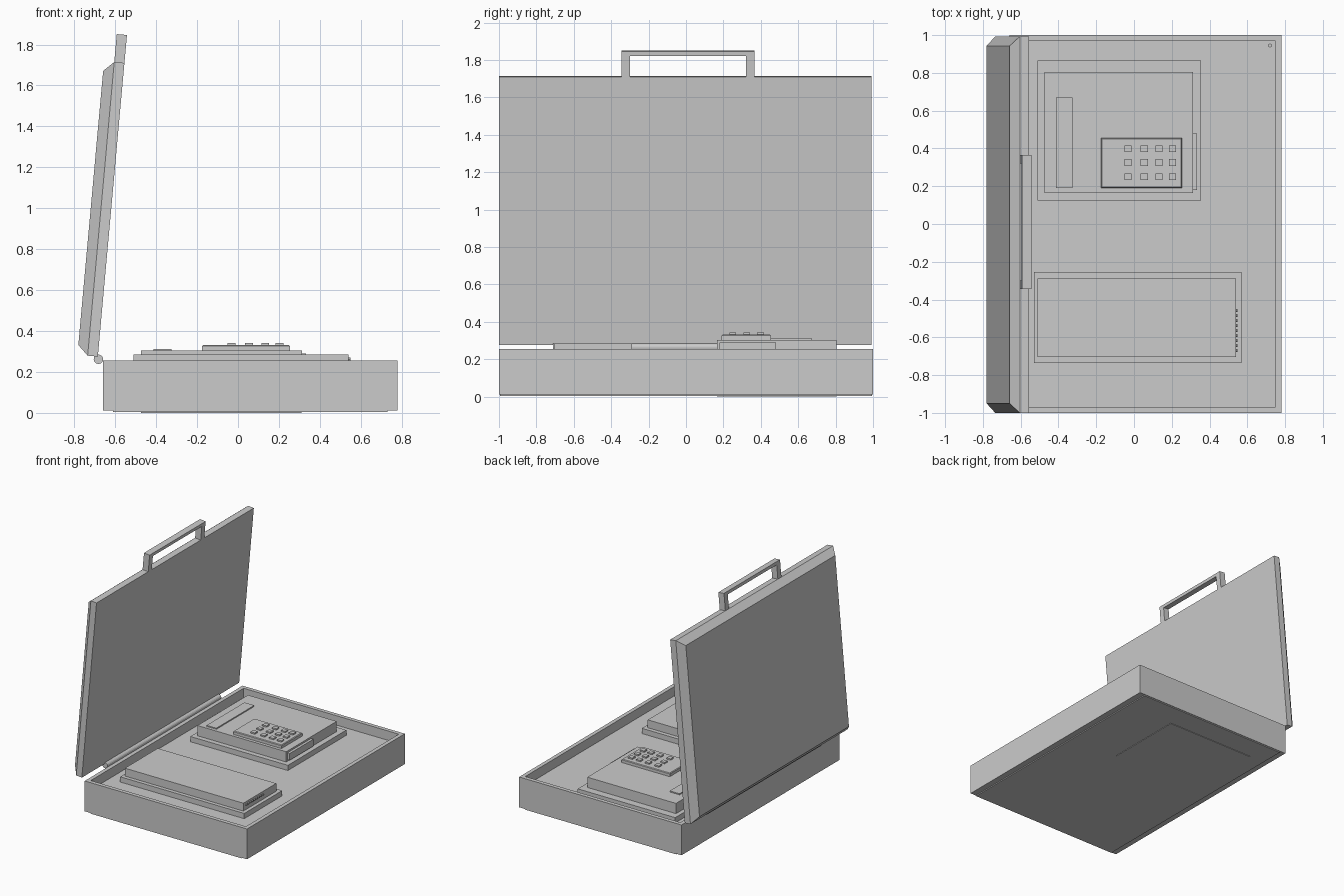
import bpy, bmesh, math
from mathutils import Matrix, Vector

if "Cube" in bpy.data.objects:
    bpy.data.objects.remove(bpy.data.objects["Cube"])

grey = bpy.data.materials.new("plain grey")
grey.diffuse_color = (0.6, 0.6, 0.6, 1)
grey.use_nodes = True
grey.node_tree.nodes["Principled BSDF"].inputs["Base Color"].default_value = grey.diffuse_color


def finish(bm, name, matrix=None):
    bmesh.ops.recalc_face_normals(bm, faces=bm.faces)
    me = bpy.data.meshes.new(name)
    bm.to_mesh(me)
    bm.free()
    me.materials.append(grey)
    ob = bpy.data.objects.new(name, me)
    bpy.context.collection.objects.link(ob)
    if matrix:
        ob.matrix_world = matrix
    return ob


def add_box(bm, x0, x1, y0, y1, z0, z1):
    m = Matrix.Translation(((x0 + x1) / 2, (y0 + y1) / 2, (z0 + z1) / 2))
    m = m @ Matrix.Diagonal((x1 - x0, y1 - y0, z1 - z0, 1))
    return bmesh.ops.create_cube(bm, size=1, matrix=m)["verts"]


def box(name, *dims, matrix=None):
    bm = bmesh.new()
    add_box(bm, *dims)
    return finish(bm, name, matrix)


def cylinder(name, loc, r, length, axis="Z", sides=16):
    rot = {"Z": Matrix(), "Y": Matrix.Rotation(math.pi / 2, 4, "X"),
           "X": Matrix.Rotation(math.pi / 2, 4, "Y")}[axis]
    bm = bmesh.new()
    bmesh.ops.create_cone(bm, cap_ends=True, segments=sides, radius1=r, radius2=r,
                          depth=length, matrix=Matrix.Translation(loc) @ rot)
    return finish(bm, name)


# Case base: box whose top is inset into a rim and sunk to form a tray
bm = bmesh.new()
add_box(bm, -0.66, 0.78, -1, 1, 0.012, 0.255)
bm.faces.ensure_lookup_table()
top = max(bm.faces, key=lambda f: f.calc_center_median().z)
bmesh.ops.inset_individual(bm, faces=[top], thickness=0.045)
sunk = bmesh.ops.extrude_discrete_faces(bm, faces=[top])["faces"][0]
for v in sunk.verts:
    v.co.z = 0.18
finish(bm, "case_base")
box("bottom_plate", -0.61, 0.73, -0.995, 0.995, 0.004, 0.02)
box("bottom_panel", -0.475, 0.31, 0.165, 0.805, 0, 0.01)
cylinder("tray_rivet", (0.72, 0.945, 0.185), 0.01, 0.014)

# Hinge rod
hinge = cylinder("hinge", (-0.682, 0.01, 0.262), 0.023, 1.44, "Y")

# Lid, built upright then leaned about its lower inner edge
lean = Matrix.Translation((-0.685, 0, 0.275)) @ Matrix.Rotation(math.radians(5.18), 4, "Y")
bm = bmesh.new()
add_box(bm, -0.05, 0, -1, 0.993, 0, 1.441)
back = min(bm.faces, key=lambda f: f.calc_center_median().x)
outer = bmesh.ops.extrude_discrete_faces(bm, faces=[back])["faces"][0]
c = outer.calc_center_median()
for v in outer.verts:                       # chamfered outer shell
    v.co.x = -0.1
    v.co.y -= math.copysign(0.05, v.co.y - c.y)
    v.co.z -= math.copysign(0.048, v.co.z - c.z)
finish(bm, "lid", lean)

# Handle on the lid
for name, y in (("handle_post_left", -0.345), ("handle_post_right", 0.32)):
    box(name, -0.05, 0, y, y + 0.045, 1.435, 1.553, matrix=lean)
box("handle_bar", -0.05, 0, -0.345, 0.365, 1.553, 1.578, matrix=lean)

# Keypad unit
box("keypad_unit_pad", -0.51, 0.355, 0.125, 0.865, 0.17, 0.222)
box("keypad_unit_body", -0.475, 0.312, 0.165, 0.805, 0.21, 0.304)
box("side_latch", 0.305, 0.333, 0.18, 0.48, 0.235, 0.29)
box("display_strip", -0.412, -0.325, 0.19, 0.67, 0.30, 0.313)
bm = bmesh.new()
add_box(bm, -0.175, 0.253, 0.19, 0.455, 0.30, 0.331)
edges = [e for e in bm.edges if all(v.co.z > 0.32 for v in e.verts)]
bmesh.ops.bevel(bm, geom=edges, offset=0.005, segments=1, affect="EDGES")
finish(bm, "keypad")
bm = bmesh.new()
for x in (-0.032, 0.054, 0.133, 0.203):
    for y in (0.25, 0.325, 0.398):
        add_box(bm, x - 0.019, x + 0.019, y - 0.018, y + 0.018, 0.325, 0.342)
finish(bm, "keypad_keys")

# Flat unit with a row of small sockets on its end
box("flat_unit_pad", -0.53, 0.57, -0.735, -0.255, 0.17, 0.222)
box("flat_unit_body", -0.51, 0.541, -0.705, -0.288, 0.21, 0.285)
for i in range(9):
    cylinder(f"socket_{i + 1}", (0.542, -0.67 + i * 0.0265, 0.262), 0.008, 0.014, "X", 8)
